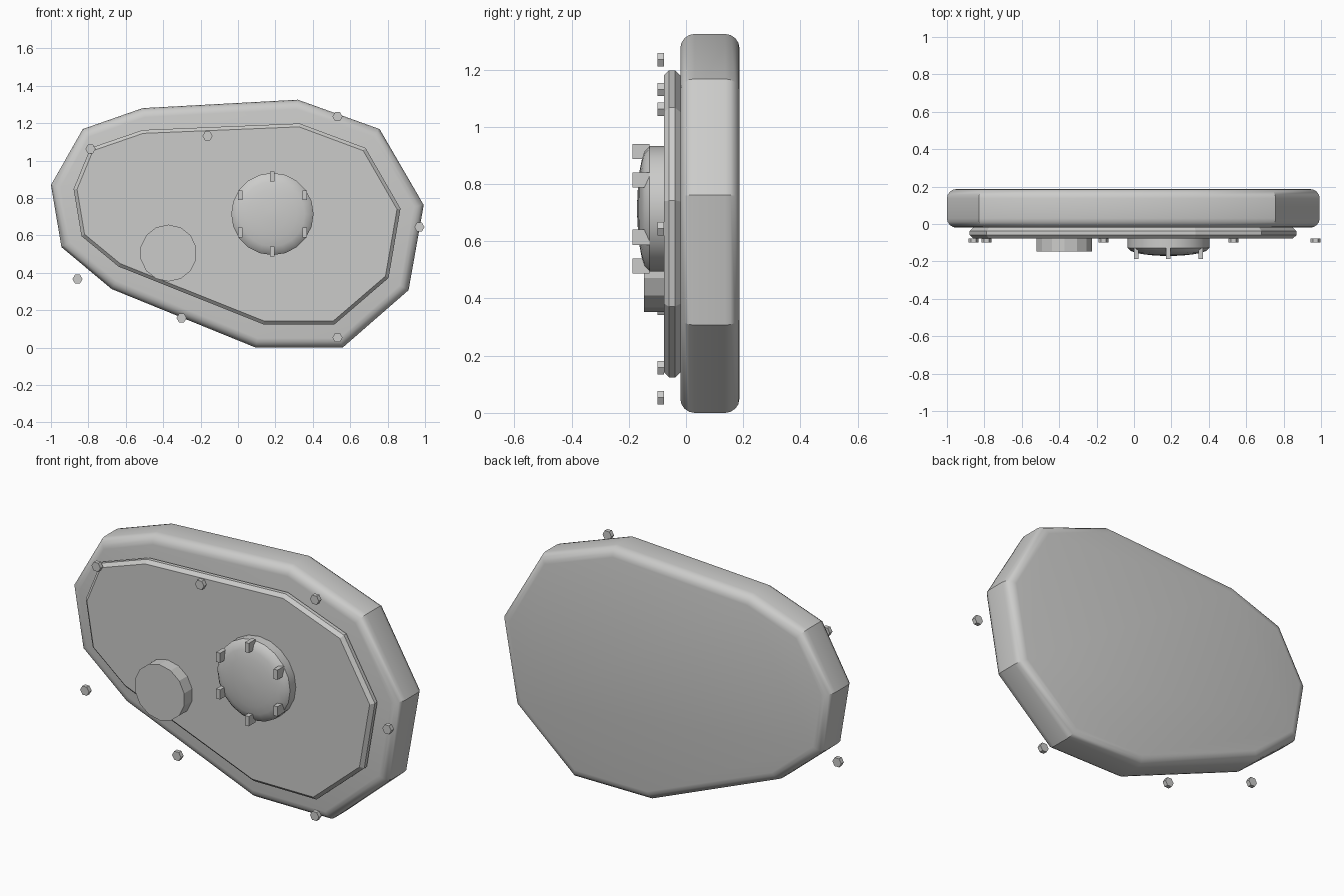
import bpy, bmesh, math
from mathutils import Matrix

if "Cube" in bpy.data.objects:
    bpy.data.objects.remove(bpy.data.objects["Cube"])

grey = bpy.data.materials.new("cast_metal_grey")
grey.diffuse_color = (0.6, 0.6, 0.59, 1)
grey.use_nodes = True
grey.node_tree.nodes["Principled BSDF"].inputs["Base Color"].default_value = grey.diffuse_color


def finish(name, bm, smooth=None):
    bmesh.ops.recalc_face_normals(bm, faces=bm.faces[:])
    me = bpy.data.meshes.new(name)
    bm.to_mesh(me)
    bm.free()
    me.materials.append(grey)
    ob = bpy.data.objects.new(name, me)
    bpy.context.collection.objects.link(ob)
    if smooth:
        bpy.ops.object.select_all(action='DESELECT')
        ob.select_set(True)
        bpy.context.view_layer.objects.active = ob
        bpy.ops.object.shade_smooth_by_angle(angle=math.radians(smooth))
    return ob


def slab(name, outline, y0, y1, bevel, segments, smooth=None):
    """Outline in x,z extruded along y, with both rims bevelled."""
    bm = bmesh.new()
    front = [bm.verts.new((x, y0, z)) for x, z in outline]
    back = [bm.verts.new((x, y1, z)) for x, z in outline]
    bm.faces.new(front)
    bm.faces.new(back[::-1])
    n = len(outline)
    for i in range(n):
        j = (i + 1) % n
        bm.faces.new((front[i], back[i], back[j], front[j]))
    bmesh.ops.recalc_face_normals(bm, faces=bm.faces[:])
    rims = [e for e in bm.edges if abs(e.verts[0].co.y - e.verts[1].co.y) < 1e-5]
    bmesh.ops.bevel(bm, geom=rims, offset=bevel, segments=segments,
                    profile=0.5, affect='EDGES')
    return finish(name, bm, smooth)


def lathe(name, x, z, profile, sides, smooth=None, phase=0.0):
    """Rings of (radius, y) around a y axis, capped at both ends."""
    bm = bmesh.new()
    rings = []
    for r, y in profile:
        rings.append([bm.verts.new((x + r * math.cos(phase + 2 * math.pi * k / sides), y,
                                    z + r * math.sin(phase + 2 * math.pi * k / sides)))
                      for k in range(sides)])
    for a, b in zip(rings, rings[1:]):
        for k in range(sides):
            m = (k + 1) % sides
            bm.faces.new((a[k], a[m], b[m], b[k]))
    bm.faces.new(rings[0])
    bm.faces.new(rings[-1])
    return finish(name, bm, smooth)


# Main housing with rounded rims
housing = [(-.51, 1.28), (.32, 1.325), (.757, 1.168), (.993, .762), (.912, .307),
           (.56, 0), (.094, 0), (-.676, .313), (-.944, .537), (-1.0, .869), (-.83, 1.168)]
slab("housing", housing, -.02, .187, .05, 4, 30)

# Raised cover plate with a chamfered rim
cover = [(-.51, 1.163), (.329, 1.198), (.682, 1.067), (.869, .743), (.805, .372),
         (.516, .124), (.136, .124), (-.639, .433), (-.837, .596), (-.879, .848), (-.789, 1.067)]
slab("cover_plate", cover, -.077, -.02, .018, 1)

# Round cap with a shallow dome
CX, CZ, R = .184, .714, .22
dome = [(R, -.06), (R, -.127)]
for i in range(1, 6):
    t = math.radians(15 * i + 8)
    dome.append((R * math.cos(t), -.127 - .044 * math.sin(t)))
dome.append((.006, -.171))
lathe("domed_cap", CX, CZ, dome, 20, 30, math.pi / 2)

# Upright lugs around the cap
for i in range(6):
    a = math.radians(30 + 60 * i)
    bm = bmesh.new()
    bmesh.ops.create_cube(bm, size=1, matrix=Matrix.Translation(
        (CX + .2 * math.cos(a), -.157, CZ + .2 * math.sin(a))) @ Matrix.Diagonal((.024, .06, .053, 1)))
    finish(f"cap_lug_{i + 1}", bm)

# Plain round boss
lathe("round_boss", -.372, .505, [(.152, -.06), (.152, -.146)], 14, None, math.pi / 2)

# Hexagonal bolt heads around the rim
bolts = [(-.789, 1.062), (-.163, 1.131), (.532, 1.235), (.97, .644),
         (.532, .053), (-.302, .158), (-.858, .366)]
for i, (x, z) in enumerate(bolts):
    lathe(f"bolt_{i + 1}", x, z, [(.027, -.077), (.027, -.1)], 6)
